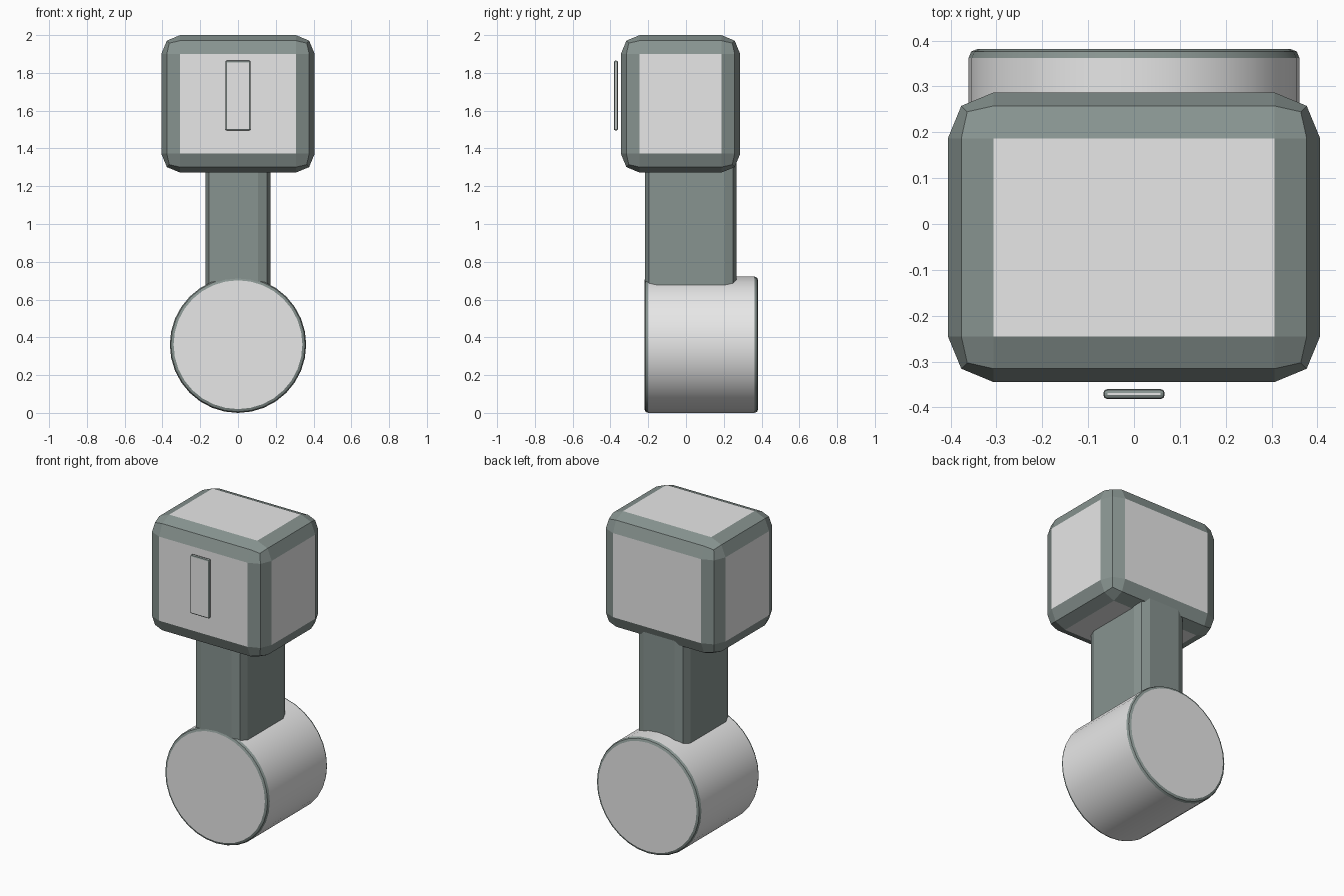
import bpy
import bmesh
from math import radians
from mathutils import Matrix

default = bpy.data.objects.get("Cube")
if default:
    bpy.data.objects.remove(default, do_unlink=True)


def make_material(name, rgb):
    mat = bpy.data.materials.new(name)
    mat.use_nodes = True
    mat.diffuse_color = (*rgb, 1)
    mat.node_tree.nodes["Principled BSDF"].inputs["Base Color"].default_value = (*rgb, 1)
    return mat


light_grey = make_material("light_grey", (0.8, 0.8, 0.8))
slate_green = make_material("slate_green", (0.245, 0.295, 0.28))


def finish(name, bm, bevel, materials):
    """Round the sharp edges in the second material and create the object."""
    sharp = [e for e in bm.edges if e.calc_face_angle() > radians(30)]
    bmesh.ops.bevel(bm, geom=sharp, offset=bevel, offset_type='OFFSET', segments=2,
                    profile=0.5, affect='EDGES', clamp_overlap=True, material=1)
    bmesh.ops.recalc_face_normals(bm, faces=bm.faces)
    mesh = bpy.data.meshes.new(name)
    for mat in materials:
        mesh.materials.append(mat)
    bm.to_mesh(mesh)
    bm.free()
    obj = bpy.data.objects.new(name, mesh)
    bpy.context.collection.objects.link(obj)
    bpy.ops.object.select_all(action='DESELECT')
    obj.select_set(True)
    bpy.context.view_layer.objects.active = obj
    bpy.ops.object.shade_smooth_by_angle(angle=radians(15))


def box(name, low, high, bevel, materials):
    bm = bmesh.new()
    bmesh.ops.create_cube(bm, size=1)
    for v in bm.verts:
        v.co = [a + (c + 0.5) * (b - a) for a, b, c in zip(low, high, v.co)]
    finish(name, bm, bevel, materials)


def drum(name, radius, front, back, bevel, materials):
    bm = bmesh.new()
    place = Matrix.Translation((0, (front + back) / 2, radius)) @ Matrix.Rotation(radians(90), 4, 'X')
    bmesh.ops.create_cone(bm, cap_ends=True, segments=32, radius1=radius, radius2=radius,
                          depth=back - front, matrix=place)
    finish(name, bm, bevel, materials)


two_tone = [light_grey, slate_green]

# Round base lying along the depth, with dark rims
drum("base_drum", 0.361, -0.22, 0.382, 0.02, two_tone)

# Dark upright between the base and the head
box("stem", (-0.172, -0.216, 0.45), (0.172, 0.268, 1.4), 0.065, [slate_green, slate_green])

# Head block with light faces and dark rounded edges
box("head", (-0.406, -0.345, 1.272), (0.406, 0.287, 2.0), 0.1, two_tone)

# Thin panel standing just off the front of the head
box("front_panel", (-0.067, -0.382, 1.495), (0.067, -0.36, 1.865), 0.009, two_tone)
